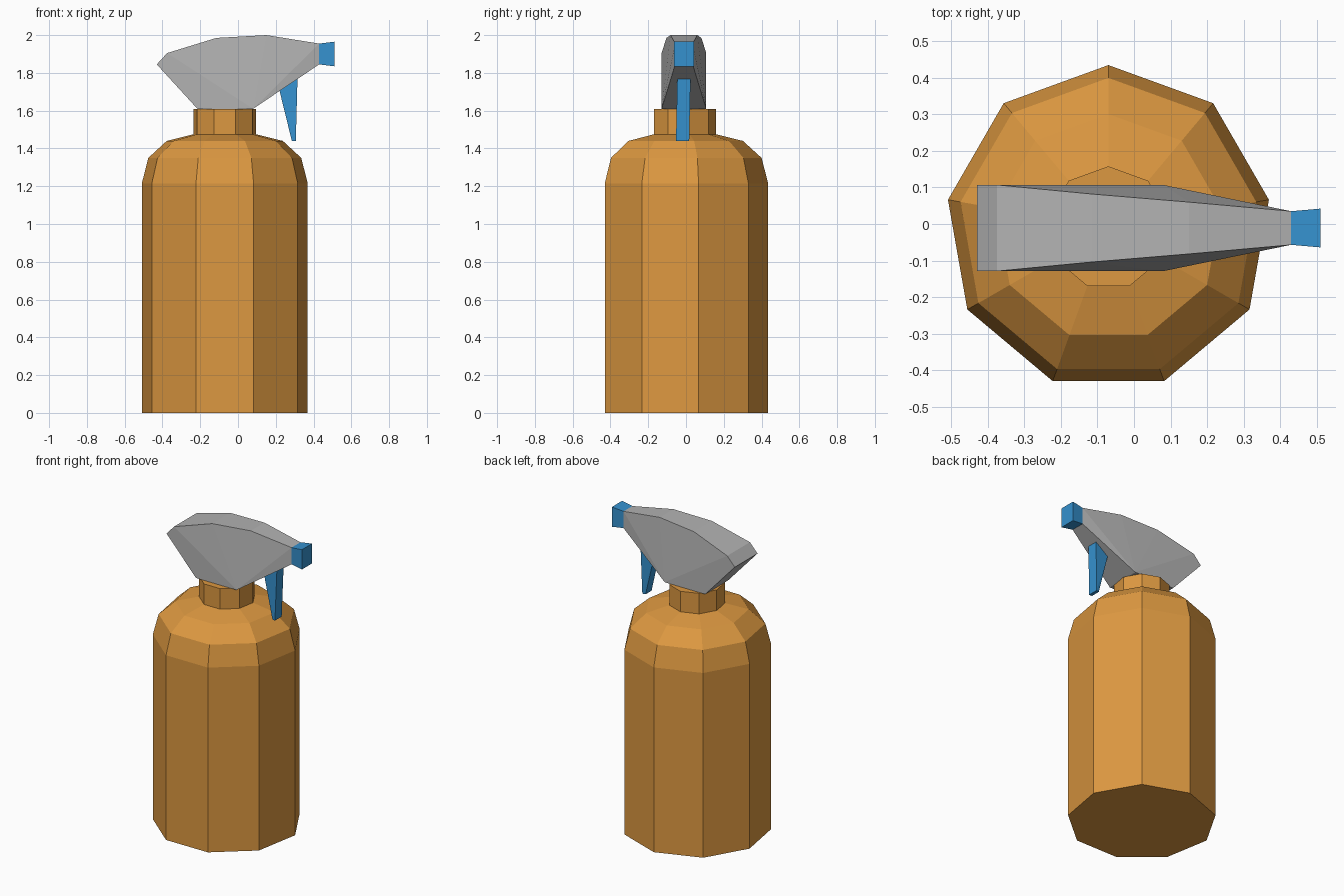
import bpy, bmesh, math

if "Cube" in bpy.data.objects:
    bpy.data.objects.remove(bpy.data.objects["Cube"])

CX, CY = -0.07, -0.011   # bottle axis; the head shares the same y midplane


def material(name, rgb):
    m = bpy.data.materials.new(name)
    m.diffuse_color = (*rgb, 1)
    m.use_nodes = True
    m.node_tree.nodes["Principled BSDF"].inputs["Base Color"].default_value = m.diffuse_color
    return m


AMBER = material("amber plastic", (0.72, 0.315, 0.052))
GREY = material("grey plastic", (0.45, 0.45, 0.45))
BLUE = material("blue plastic", (0.036, 0.285, 0.62))


def finish(name, bm, mat):
    bmesh.ops.recalc_face_normals(bm, faces=bm.faces[:])
    mesh = bpy.data.meshes.new(name)
    bm.to_mesh(mesh)
    bm.free()
    mesh.materials.append(mat)
    ob = bpy.data.objects.new(name, mesh)
    bpy.context.collection.objects.link(ob)
    return ob


def lathe(name, profile, sides, mat):
    """Capped solid of revolution from (radius, z) rings, one corner towards +y."""
    bm = bmesh.new()
    rings = []
    for r, z in profile:
        angles = [math.pi / 2 + math.tau * i / sides for i in range(sides)]
        rings.append([bm.verts.new((CX + r * math.cos(a), CY + r * math.sin(a), z))
                      for a in angles])
    for lo, hi in zip(rings, rings[1:]):
        for i in range(sides):
            j = (i + 1) % sides
            bm.faces.new((lo[i], lo[j], hi[j], hi[i]))
    bm.faces.new(rings[0][::-1])
    bm.faces.new(rings[-1])
    return finish(name, bm, mat)


def mirrored_profile(name, outline, sides, mat):
    """Solid from an (x, z, half width[, y shift]) outline mirrored in y.
    sides lists the side faces as outline indices."""
    bm = bmesh.new()
    pairs = []
    for x, z, w, *shift in outline:
        y = CY + (shift[0] if shift else 0)
        pairs.append((bm.verts.new((x, y - w, z)), bm.verts.new((x, y + w, z))))
    for a, b in zip(pairs, pairs[1:] + pairs[:1]):
        bm.faces.new((a[0], b[0], b[1], a[1]))
    for face in sides:
        bm.faces.new([pairs[i][0] for i in face])
        bm.faces.new([pairs[i][1] for i in reversed(face)])
    return finish(name, bm, mat)


# Bottle: nine-sided body, rounded shoulder and neck
lathe("bottle", [(0.446, 0), (0.446, 1.215), (0.411, 1.35), (0.312, 1.44),
                 (0.169, 1.475), (0.169, 1.61)], 9, AMBER)

# Spray head: tapers towards the nozzle, sides fan out from the lower front corner
head = [(-0.43, 1.845, 0.118), (-0.375, 1.905, 0.118), (-0.115, 1.985, 0.093),
        (0.15, 2.0, 0.071), (0.43, 1.955, 0.046), (0.43, 1.845, 0.046),
        (0.08, 1.61, 0.118), (-0.215, 1.61, 0.118)]
mirrored_profile("spray_head", head,
                 [(0, 1, 6, 7), (1, 2, 6), (2, 3, 6), (3, 4, 6), (4, 5, 6)], GREY)

# Nozzle: flares slightly towards the tip
mirrored_profile("nozzle", [(0.43, 1.955, 0.046), (0.51, 1.965, 0.053),
                            (0.51, 1.835, 0.053), (0.43, 1.845, 0.046)],
                 [(0, 1, 2, 3)], BLUE)

# Trigger: wedge hanging under the head
mirrored_profile("trigger", [(0.22, 1.705, 0.029), (0.315, 1.77, 0.035),
                             (0.306, 1.44, 0.035, -0.007), (0.285, 1.44, 0.031, -0.007)],
                 [(0, 1, 2), (0, 2, 3)], BLUE)
